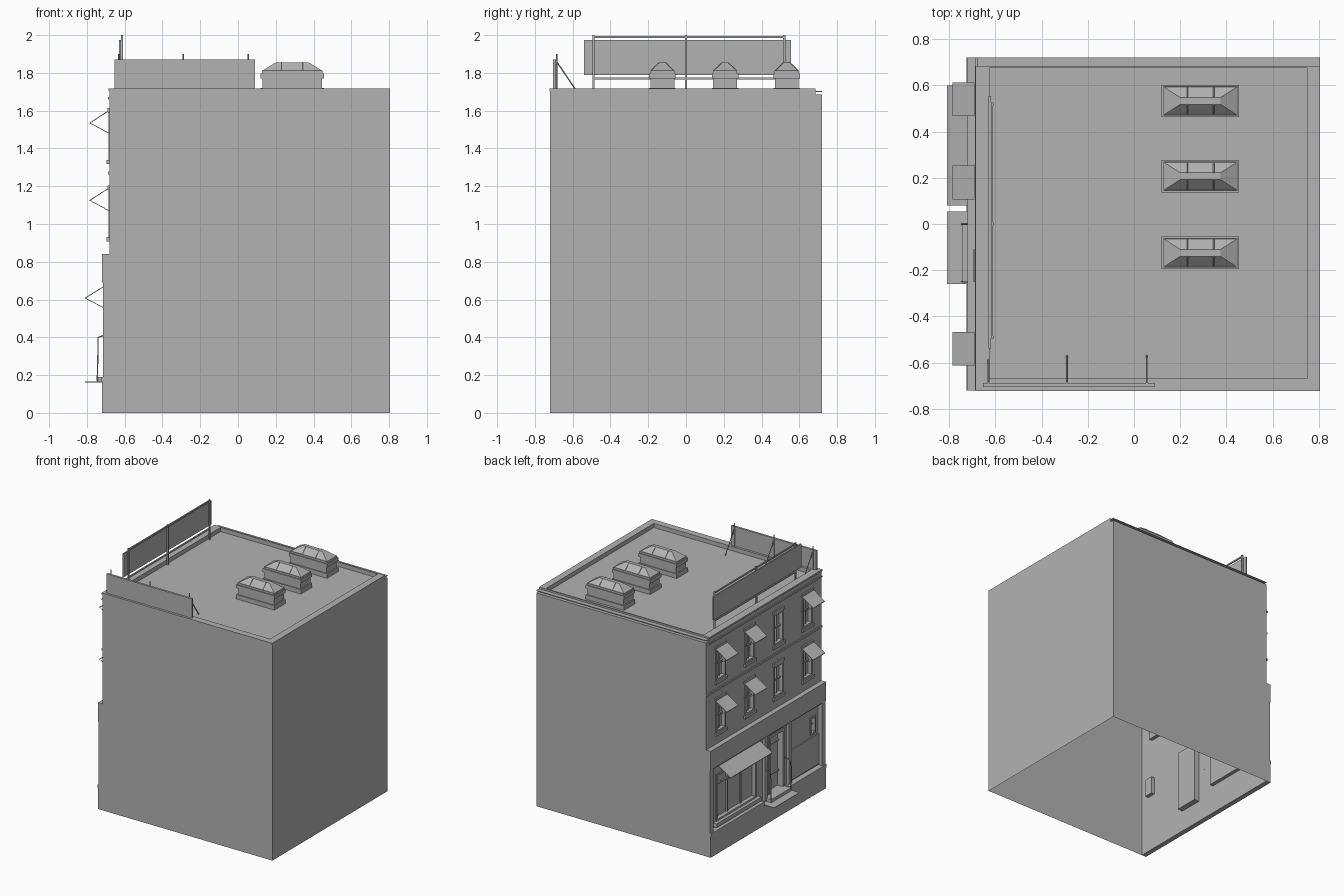
import bpy, bmesh
from mathutils import Vector

cube = bpy.data.objects.get("Cube")
if cube:
    bpy.data.objects.remove(cube, do_unlink=True)

grey = bpy.data.materials.new("plain grey")
GREY = (0.45, 0.45, 0.45, 1)
grey.diffuse_color = GREY
grey.use_nodes = True
grey.node_tree.nodes["Principled BSDF"].inputs["Base Color"].default_value = GREY


def finish(bm, name):
    me = bpy.data.meshes.new(name)
    bm.to_mesh(me)
    bm.free()
    me.materials.append(grey)
    ob = bpy.data.objects.new(name, me)
    bpy.context.collection.objects.link(ob)
    return ob


def add_box(bm, x, y, z, top=None):
    """Box from (min, max) pairs; top insets the upper face by (dx, dy)."""
    dx, dy = top or (0, 0)
    lo = [(x[0], y[0]), (x[1], y[0]), (x[1], y[1]), (x[0], y[1])]
    hi = [(x[0] + dx, y[0] + dy), (x[1] - dx, y[0] + dy),
          (x[1] - dx, y[1] - dy), (x[0] + dx, y[1] - dy)]
    a = [bm.verts.new((*p, z[0])) for p in lo]
    b = [bm.verts.new((*p, z[1])) for p in hi]
    bm.faces.new(a[::-1])
    bm.faces.new(b)
    for i in range(4):
        j = (i + 1) % 4
        bm.faces.new((a[i], a[j], b[j], b[i]))


def box(name, x, y, z, top=None):
    bm = bmesh.new()
    add_box(bm, x, y, z, top)
    return finish(bm, name)


def add_quad(bm, *pts):
    bm.faces.new([bm.verts.new(p) for p in pts])


def rod(name, pts, r=0.004):
    cu = bpy.data.curves.new(name, "CURVE")
    cu.dimensions = "3D"
    cu.bevel_depth = r
    cu.bevel_resolution = 1
    cu.use_fill_caps = True
    sp = cu.splines.new("POLY")
    sp.points.add(len(pts) - 1)
    for p, co in zip(sp.points, pts):
        p.co = (*co, 1)
    cu.materials.append(grey)
    ob = bpy.data.objects.new(name, cu)
    bpy.context.collection.objects.link(ob)


L, R, F, B = -0.68, 0.805, -0.72, 0.72   # wall planes
TOP = 1.66

# Plain party walls, open underneath
bm = bmesh.new()
add_quad(bm, (L, F, 0), (R, F, 0), (R, F, TOP), (L, F, TOP))
add_quad(bm, (R, F, 0), (R, B, 0), (R, B, TOP), (R, F, TOP))
add_quad(bm, (R, B, 0), (L, B, 0), (L, B, TOP), (R, B, TOP))
finish(bm, "party_walls")

# Openings in the street wall: y range, z range
WIN_Y = [0.54, 0.18, -0.18, -0.54]
WIN_Z = [0.93, 1.34]
windows = [((y - 0.06, y + 0.06), (z, z + 0.25)) for z in WIN_Z for y in WIN_Y]
shop = ((0.1, 0.6), (0.23, 0.6))
door = ((-0.25, -0.06), (0.17, 0.65))
small = ((-0.645, -0.575), (0.46, 0.6))
openings = windows + [shop, door, small]

# Street wall made from a grid with the openings left out
ys = sorted({F, B} | {v for o in openings for v in o[0]})
zs = sorted({0, TOP} | {v for o in openings for v in o[1]})
bm = bmesh.new()
for y0, y1 in zip(ys, ys[1:]):
    for z0, z1 in zip(zs, zs[1:]):
        cy, cz = (y0 + y1) / 2, (z0 + z1) / 2
        if not any(a[0] < cy < a[1] and b[0] < cz < b[1] for a, b in openings):
            add_quad(bm, (L, y1, z0), (L, y0, z0), (L, y0, z1), (L, y1, z1))
bmesh.ops.remove_doubles(bm, verts=bm.verts, dist=0.0001)
finish(bm, "street_wall")


def fitted(name, y, z, bars_y=(), bars_z=(), depth=0.025, t=0.014):
    """Pane, reveal, surround and glazing bars for one opening."""
    x1 = L + depth
    bm = bmesh.new()
    add_box(bm, (x1, x1 + 0.004), y, z)
    for yy in (y[0], y[1] - t):
        add_box(bm, (L - 0.006, x1), (yy, yy + t), z)
    for zz in (z[0], z[1] - t):
        add_box(bm, (L - 0.006, x1), y, (zz, zz + t))
    for f in bars_y:
        c = y[0] + (y[1] - y[0]) * f
        add_box(bm, (x1 - 0.012, x1), (c - 0.005, c + 0.005), z)
    for f in bars_z:
        c = z[0] + (z[1] - z[0]) * f
        add_box(bm, (x1 - 0.012, x1), y, (c - 0.005, c + 0.005))
    finish(bm, name)


def awning(name, y, top, tip_x, drop):
    """Sloping canopy sheet with side struts."""
    bm = bmesh.new()
    a, b, t = (L, top), (tip_x, top - drop), 0.005
    add_quad(bm, (a[0], y[0], a[1]), (a[0], y[1], a[1]), (b[0], y[1], b[1]), (b[0], y[0], b[1]))
    ext = bmesh.ops.extrude_face_region(bm, geom=bm.faces[:])
    bmesh.ops.translate(bm, vec=Vector((0, 0, -t)),
                        verts=[v for v in ext["geom"] if isinstance(v, bmesh.types.BMVert)])
    bmesh.ops.recalc_face_normals(bm, faces=bm.faces)
    finish(bm, name)
    for yy in (y[0] + 0.004, y[1] - 0.004):
        rod(name + "_strut", [(L, yy, top - 2 * drop + 0.01), (tip_x + 0.003, yy, top - drop - 0.003)], 0.002)


# Upper windows with sills, heads and awnings
for y, z in windows:
    fitted("upper_window", y, z, (0.5,), (0.5,))
    box("window_sill", (L - 0.015, L), (y[0] - 0.012, y[1] + 0.012), (z[0] - 0.022, z[0]))
    box("window_head", (L - 0.01, L), (y[0] - 0.008, y[1] + 0.008), (z[1], z[1] + 0.025))
    c = (y[0] + y[1]) / 2
    if abs(c + 0.18) > 0.01:
        awning("window_awning", (c - 0.073, c + 0.073), z[0] + 0.265, -0.785, 0.068)

# Ground floor: shop window, door, side panel
fitted("shop_window", *shop, (0.33, 0.67), (0.75,))
box("shop_sill", (L - 0.03, L), (0.07, 0.63), (0.2, 0.23))
awning("shop_awning", (0.08, 0.6), 0.69, -0.81, 0.08)
fitted("front_door", *door, (), (0.3, 0.8), 0.04, 0.02)
fitted("small_window", *small, (), (0.5,))
box("side_panel", (L - 0.008, L), (-0.68, -0.34), (0.2, 0.44))
for y in (-0.3, 0.0):
    box("door_pilaster", (L - 0.022, L), (y - 0.018, y + 0.018), (0.17, 0.69))
box("door_step", (L - 0.065, L), (-0.25, 0.0), (0.165, 0.19))
box("landing_plate", (-0.81, L), (-0.26, 0.055), (0.161, 0.165))
for y in (-0.25, 0.0):
    rod("door_handrail", [(L, y, 0.42), (-0.74, y, 0.4), (-0.745, y, 0.17)])
for y in ((F, F + 0.04), (B - 0.04, B)):
    box("corner_pilaster", (-0.715, L), y, (0.165, 0.69))

# Horizontal bands on the street side
box("plinth", (-0.72, L), (F, B), (0, 0.165))
box("plinth_cap", (-0.725, L), (F, -0.26), (0.165, 0.19))
box("plinth_cap", (-0.725, L), (0.055, B), (0.165, 0.19))
box("shop_fascia", (-0.72, L), (F, B), (0.69, 0.84))
box("fascia_underline", (-0.705, L), (F, B), (0.675, 0.69))
box("floor_band", (L - 0.008, L), (F, B), (1.262, 1.277))

# Roof deck, parapet and cornice
IN_X, IN_Y, BACK = (-0.625, 0.75), (-0.67, 0.675), 0.685
box("roof_deck", (L, R), (F, B), (TOP - 0.002, TOP + 0.025))


def ring(name, out, z):
    bm = bmesh.new()
    x0, x1, y0, y1 = L - out, R, F - out / 2, BACK
    add_box(bm, (x0, IN_X[0]), (y0, y1), z)
    add_box(bm, (IN_X[1], x1), (y0, y1), z)
    add_box(bm, IN_X, (y0, IN_Y[0]), z)
    add_box(bm, IN_X, (IN_Y[1], y1), z)
    finish(bm, name)


ring("parapet", 0, (TOP, 1.705))
ring("parapet_cap", 0.006, (1.705, 1.718))
box("cornice_lip", (L - 0.008, L), (F, BACK), (TOP, TOP + 0.012))
box("back_flashing", (L, R), (BACK, B), (1.7, 1.705))

# Three skylights
for c in (-0.125, 0.207, 0.533):
    bm = bmesh.new()
    add_box(bm, (0.12, 0.455), (c - 0.07, c + 0.07), (1.68, 1.72))
    add_box(bm, (0.13, 0.445), (c - 0.063, c + 0.063), (1.72, 1.77))
    add_box(bm, (0.12, 0.455), (c - 0.07, c + 0.07), (1.77, 1.797))
    add_box(bm, (0.127, 0.448), (c - 0.064, c + 0.064), (1.797, 1.812))
    add_box(bm, (0.13, 0.445), (c - 0.06, c + 0.06), (1.812, 1.855), (0.07, 0.045))
    finish(bm, "skylight")
    for x in (0.23, 0.345):
        for s in (-1, 1):
            rod("skylight_bar", [(x, c + s * 0.06, 1.813), (x, c + s * 0.015, 1.856)], 0.003)

# Low billboard on the front edge
box("front_billboard", (-0.655, 0.09), (-0.705, -0.688), (1.718, 1.87))
for x in (-0.63, -0.29, 0.055):
    rod("front_billboard_post", [(x, -0.685, 1.69), (x, -0.685, 1.9)])
    rod("front_billboard_brace", [(x, -0.685, 1.86), (x, -0.57, 1.69)])

# Tall billboard on the street edge
box("street_billboard", (-0.63, -0.62), (-0.54, 0.555), (1.79, 1.975))
for y in (-0.49, 0.0, 0.52):
    box("street_billboard_post", (-0.62, -0.608), (y - 0.006, y + 0.006), (1.685, 2.0))
for z in (1.77, 1.99):
    box("street_billboard_rail", (-0.62, -0.61), (-0.49, 0.52), (z - 0.005, z + 0.005))
